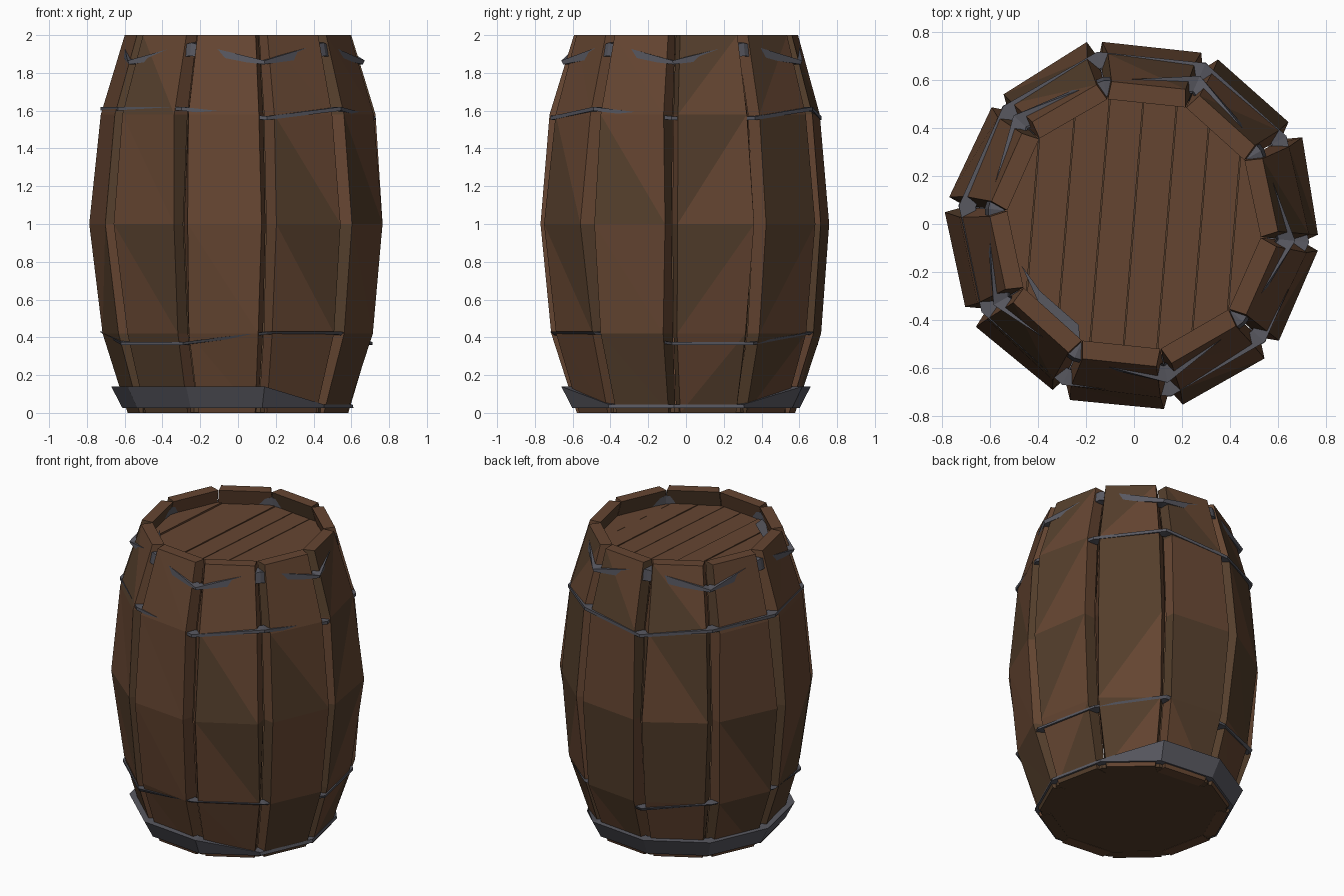
import bpy, bmesh, math, random
from mathutils import Vector

random.seed(4)
if "Cube" in bpy.data.objects:
    bpy.data.objects.remove(bpy.data.objects["Cube"])


def material(name, rgb):
    m = bpy.data.materials.new(name)
    m.use_nodes = True
    m.diffuse_color = (*rgb, 1)
    m.node_tree.nodes["Principled BSDF"].inputs["Base Color"].default_value = (*rgb, 1)
    return m


red_wood = material("reddish wood", (0.13, 0.06, 0.031))
dull_wood = material("dull wood", (0.09, 0.049, 0.025))
iron = material("dark iron", (0.098, 0.098, 0.118))


def finish(bm, name, *mats):
    bmesh.ops.recalc_face_normals(bm, faces=bm.faces)
    mesh = bpy.data.meshes.new(name)
    bm.to_mesh(mesh)
    bm.free()
    for m in mats:
        mesh.materials.append(m)
    obj = bpy.data.objects.new(name, mesh)
    bpy.context.collection.objects.link(obj)
    return obj


def polar(radius, degrees, z):
    a = math.radians(degrees)
    return Vector((radius * math.cos(a), radius * math.sin(a), z))


def bridge(bm, loop_a, loop_b):
    n = len(loop_a)
    return [bm.faces.new((loop_a[i], loop_a[(i + 1) % n], loop_b[(i + 1) % n], loop_b[i]))
            for i in range(n)]


STAVES = 10
STEP = 36
FIRST = 12
TAN = math.tan(math.radians(STEP / 2))
# (height, distance of the outer face from the axis)
PROFILE = [(0, 0.565), (0.42, 0.69), (1, 0.75), (1.58, 0.697), (2, 0.58)]


def stave(index):
    angle = FIRST + index * STEP
    out, side = polar(1, angle, 0), polar(1, angle + 90, 0)
    bm = bmesh.new()
    loops = []
    for z, dist in PROFILE:
        mid = 0 < z < 2
        inner = dist - 0.075
        section = [(dist, -0.267 * dist), (dist, 0.267 * dist),
                   (inner, inner * TAN * 0.99), (inner, -inner * TAN * 0.99)]
        loop = []
        for k, (r, s) in enumerate(section):
            if mid and k < 2:
                r += random.uniform(-0.012, 0.012)
                s += random.uniform(-0.012, 0.012)
            loop.append(bm.verts.new(out * r + side * s + Vector((0, 0, z))))
        loops.append(loop)
    for a, b in zip(loops, loops[1:]):
        bridge(bm, a, b)
    bm.faces.new(loops[0])
    bm.faces.new(loops[-1])
    # split the outer faces into uneven flat facets
    outer = [f for f in bm.faces if f.normal.length >= 0 and
             all(v in (l[0], l[1]) for v in f.verts for l in [loops[[v in q for q in loops].index(True)]])]
    bmesh.ops.triangulate(bm, faces=outer, quad_method=random.choice(["FIXED", "ALTERNATE"]))
    front = index == 7
    for f in bm.faces:
        z = f.calc_center_median().z
        dull = random.random() < (0.65 if z < 1 else 0.4)
        f.material_index = int(dull and not front and z < 1.95)
    finish(bm, f"stave_{index + 1}", red_wood, dull_wood)


for i in range(STAVES):
    stave(i)


def hoop(name, corners):
    """Iron band; each corner is (top radius, top z, bottom radius, bottom z)."""
    bm = bmesh.new()
    loops = []
    for i, (rt, zt, rb, zb) in enumerate(corners):
        a = FIRST + STEP / 2 + i * STEP
        pts = [(rt, zt), (rt - 0.07, zt), (rb - 0.07, zb), (rb, zb)]
        loops.append([bm.verts.new(polar(r, a, z)) for r, z in pts])
    for i in range(len(loops)):
        bridge(bm, loops[i], loops[(i + 1) % len(loops)])
    finish(bm, name, iron)


# Middle hoops zigzag slightly: 1 marks a raised corner
RAISED = [0, 1, 0, 1, 1, 0, 0, 1, 1, 0]
hoop("lower_hoop", [(0.735 if u else 0.715, 0.375 + 0.055 * u, 0.715, 0.36 + 0.055 * u)
                    for u in RAISED])
RAISED = [0, 1, 0, 1, 1, 1, 1, 0, 1, 0]
hoop("upper_hoop", [(0.733, 1.57 + 0.05 * u, 0.733, 1.55 + 0.05 * u) for u in RAISED])

# Foot band flares out on part of the barrel and sinks into the wood elsewhere
FLARED = [0, 1, 1, 1, 1, 1, 1, 1, 0, 0]
hoop("foot_band", [(0.675, 0.14, 0.615, 0.025) if f else (0.61, 0.045, 0.615, 0.025)
                   for f in FLARED])

# Top band rises at every other corner
RAISED = [1, 0, 1, 0, 1, 0, 1, 0, 1, 0]
hoop("top_band", [(0.61, 1.96, 0.625, 1.89) if u else (0.675, 1.865, 0.665, 1.845)
                  for u in RAISED])


def disc(radius, z, height):
    bm = bmesh.new()
    low, high = ([bm.verts.new(polar(radius, FIRST + STEP / 2 + i * STEP, h))
                  for i in range(STAVES)] for h in (z, z + height))
    bridge(bm, low, high)
    bm.faces.new(low)
    bm.faces.new(high)
    return bm


# Lid made of slanted planks with narrow seams
tilt = Vector((1, -0.08, 0)).normalized()
PLANKS = 8
for i in range(PLANKS):
    left = -0.56 + 1.12 * i / PLANKS
    right = left + 1.12 / PLANKS - 0.004
    bm = disc(0.56, 1.84, 0.06 + random.uniform(-0.006, 0.006))
    for edge, sign in ((left, -1), (right, 1)):
        if (sign < 0 and i == 0) or (sign > 0 and i == PLANKS - 1):
            continue
        cut = bmesh.ops.bisect_plane(bm, geom=bm.verts[:] + bm.edges[:] + bm.faces[:],
                                     plane_co=tilt * edge, plane_no=tilt * sign,
                                     clear_outer=True)
        rim = [e for e in cut["geom_cut"] if isinstance(e, bmesh.types.BMEdge)]
        bmesh.ops.holes_fill(bm, edges=rim)
    finish(bm, f"lid_plank_{i + 1}", red_wood)
finish(disc(0.54, 1.8, 0.035), "lid_backing", dull_wood)
finish(disc(0.575, 0.002, 0.04), "barrel_base", dull_wood)

# Bent shard of the top band lying on the lid edge
bm = bmesh.new()
shard = [(-0.47, -0.17), (-0.4, -0.32), (-0.22, -0.54), (-0.23, -0.42), (-0.39, -0.28)]
bm.faces.new([bm.verts.new((x, y, 1.912)) for x, y in shard])
finish(bm, "iron_shard", iron)
